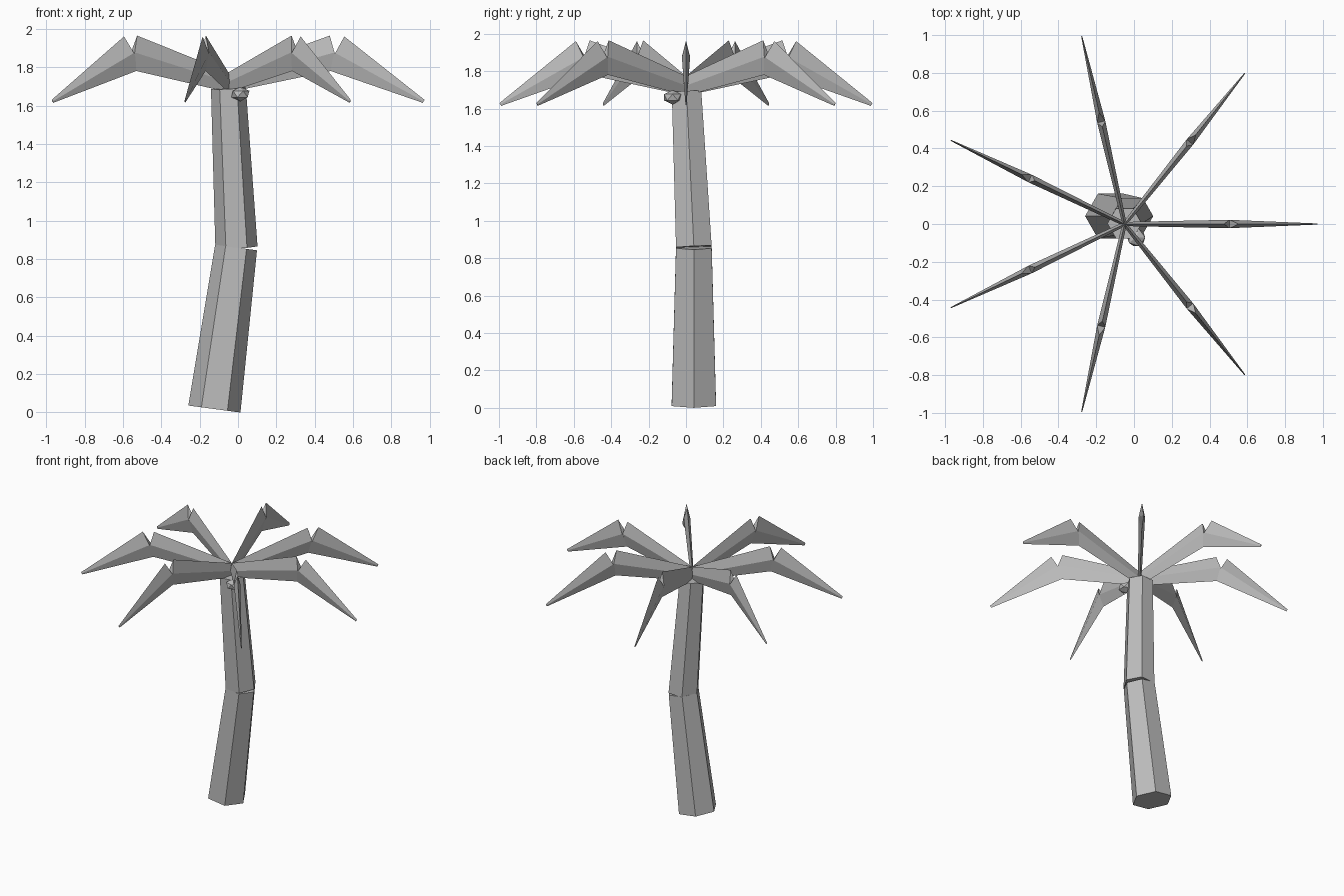
import bpy, bmesh, math
from mathutils import Vector, Matrix

if "Cube" in bpy.data.objects:
    bpy.data.objects.remove(bpy.data.objects["Cube"])

grey = bpy.data.materials.new("plain grey")
grey.diffuse_color = (0.5, 0.5, 0.5, 1)
grey.use_nodes = True
grey.node_tree.nodes["Principled BSDF"].inputs["Base Color"].default_value = grey.diffuse_color


def finish(bm, name):
    bmesh.ops.recalc_face_normals(bm, faces=bm.faces)
    me = bpy.data.meshes.new(name)
    bm.to_mesh(me)
    bm.free()
    me.materials.append(grey)
    ob = bpy.data.objects.new(name, me)
    bpy.context.collection.objects.link(ob)
    return ob


def taper(bm, a, b, ra, rb, sides, side_ref):
    """Closed tapered prism from a to b; ra/rb = (radius across, radius along side_ref)."""
    a, b = Vector(a), Vector(b)
    axis = (b - a).normalized()
    v = Vector(side_ref)
    v = (v - axis * v.dot(axis)).normalized()
    u = axis.cross(v)
    rings = []
    for c, (ru, rv) in ((a, ra), (b, rb)):
        ring = []
        for i in range(sides):
            t = 2 * math.pi * i / sides
            ring.append(bm.verts.new(c + v * rv * math.cos(t) + u * ru * math.sin(t)))
        rings.append(ring)
    for i in range(sides):
        j = (i + 1) % sides
        bm.faces.new((rings[0][i], rings[0][j], rings[1][j], rings[1][i]))
    bm.faces.new(rings[0])
    bm.faces.new(rings[1])


# Trunk: two leaning six-sided pieces
bm = bmesh.new()
taper(bm, (-0.123, 0.042, 0.018), (-0.01, 0.042, 0.86), (0.137, 0.137), (0.11, 0.11), 6, (1, 0, 0))
finish(bm, "lower_trunk")
bm = bmesh.new()
taper(bm, (-0.008, 0.042, 0.86), (-0.05, 0.003, 1.69), (0.11, 0.11), (0.091, 0.091), 6, (1, 0, 0))
finish(bm, "upper_trunk")

# Fronds: seven bent leaves with a thin diamond section
for k in range(7):
    bm = bmesh.new()
    taper(bm, (0, 0, 1.72), (0.553, 0, 1.877), (0.011, 0.05), (0.022, 0.091), 4, (0, 0, 1))
    taper(bm, (0.557, 0, 1.874), (1.018, 0, 1.622), (0.022, 0.098), (0.003, 0.009), 4, (0, 0, 1))
    bm.transform(Matrix.Translation((-0.05, 0, 0)) @ Matrix.Rotation(2 * math.pi * k / 7, 4, 'Z'))
    finish(bm, f"frond_{k + 1}")

# Coconut under the crown
bm = bmesh.new()
bmesh.ops.create_icosphere(bm, subdivisions=1, radius=1)
bm.transform(Matrix.Translation((0.012, -0.072, 1.66)) @ Matrix.Diagonal((0.053, 0.053, 0.038, 1)))
finish(bm, "coconut")
